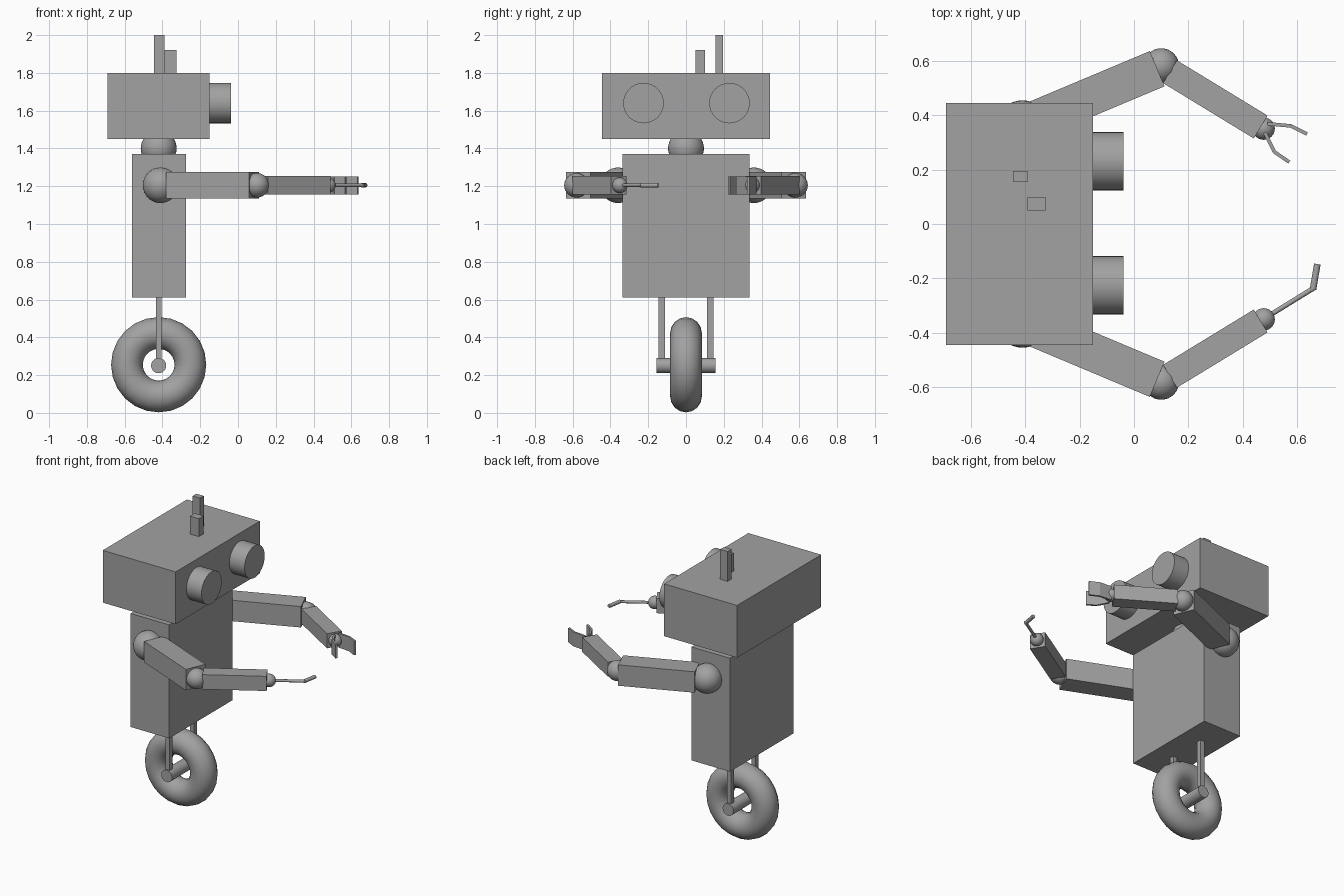
import bpy, bmesh, math
from mathutils import Matrix, Vector

if "Cube" in bpy.data.objects:
    bpy.data.objects.remove(bpy.data.objects["Cube"])

grey = bpy.data.materials.new("plain grey")
grey.diffuse_color = (0.36, 0.36, 0.36, 1)
grey.use_nodes = True
grey.node_tree.nodes["Principled BSDF"].inputs["Base Color"].default_value = grey.diffuse_color


def finish(name, bm, smooth=False):
    """Turn a bmesh into a named grey object; caps stay flat."""
    bmesh.ops.recalc_face_normals(bm, faces=bm.faces)
    for f in bm.faces:
        f.smooth = smooth and len(f.verts) <= 4
    for e in bm.edges:
        if len(e.link_faces) == 2 and e.calc_face_angle() > math.radians(40):
            e.smooth = False
    me = bpy.data.meshes.new(name)
    bm.to_mesh(me)
    bm.free()
    me.materials.append(grey)
    ob = bpy.data.objects.new(name, me)
    bpy.context.collection.objects.link(ob)
    return ob


def box(name, x, y, z):
    """Box from (min, max) ranges."""
    bm = bmesh.new()
    r = (x, y, z)
    mat = (Matrix.Translation([(a + b) / 2 for a, b in r])
           @ Matrix.Diagonal([b - a for a, b in r] + [1]))
    bmesh.ops.create_cube(bm, size=1, matrix=mat)
    return finish(name, bm)


def beam(name, a, b, z, width, height):
    """Horizontal box running between two plan points."""
    a, b = Vector(a), Vector(b)
    d, c = b - a, (a + b) / 2
    bm = bmesh.new()
    mat = (Matrix.Translation((c.x, c.y, z))
           @ Matrix.Rotation(math.atan2(d.y, d.x), 4, 'Z')
           @ Matrix.Diagonal((d.length, width, height, 1)))
    bmesh.ops.create_cube(bm, size=1, matrix=mat)
    return finish(name, bm)


def ball(name, centre, r):
    bm = bmesh.new()
    bmesh.ops.create_uvsphere(bm, u_segments=32, v_segments=16, radius=r,
                              matrix=Matrix.Translation(centre))
    return finish(name, bm, True)


def rod(name, a, b, r, sides=32):
    """Capped cylinder between two points."""
    a, b = Vector(a), Vector(b)
    d = b - a
    bm = bmesh.new()
    mat = Matrix.Translation((a + b) / 2) @ d.to_track_quat('Z', 'Y').to_matrix().to_4x4()
    bmesh.ops.create_cone(bm, cap_ends=True, segments=sides, radius1=r, radius2=r,
                          depth=d.length, matrix=mat)
    return finish(name, bm, True)


def torus(name, centre, major, minor, n=24, m=16):
    """Tyre whose axle lies along y."""
    bm = bmesh.new()
    rings = []
    for i in range(n):
        u = 2 * math.pi * i / n
        ring = []
        for j in range(m):
            v = 2 * math.pi * j / m
            r = major + minor * math.cos(v)
            ring.append(bm.verts.new((centre[0] + r * math.cos(u),
                                      centre[1] + minor * math.sin(v),
                                      centre[2] + r * math.sin(u))))
        rings.append(ring)
    for i in range(n):
        p, q = rings[i], rings[(i + 1) % n]
        for j in range(m):
            k = (j + 1) % m
            bm.faces.new((p[j], p[k], q[k], q[j]))
    return finish(name, bm, True)


# head, eyes, antennae and neck
box("head", (-0.69, -0.15), (-0.445, 0.445), (1.45, 1.80))
for side, y in (("left", 0.23), ("right", -0.225)):
    rod(side + "_eye", (-0.17, y, 1.64), (-0.038, y, 1.64), 0.107)
box("tall_antenna", (-0.445, -0.39), (0.155, 0.195), (1.79, 2.0))
box("short_antenna", (-0.39, -0.325), (0.05, 0.10), (1.79, 1.92))
ball("neck", (-0.42, 0, 1.40), 0.095)

# body, fork, axle and wheel
box("body", (-0.56, -0.275), (-0.335, 0.335), (0.61, 1.37))
torus("wheel", (-0.42, 0, 0.255), 0.168, 0.084)
rod("axle", (-0.42, -0.155, 0.25), (-0.42, 0.155, 0.25), 0.04)

# paired fork struts and arms
for side, s in (("left", 1), ("right", -1)):
    ys = sorted((s * 0.112, s * 0.145))
    box(side + "_fork_strut", (-0.435, -0.405), ys, (0.25, 0.615))
    ball(side + "_shoulder", (-0.41, s * 0.36, 1.205), 0.094)
    beam(side + "_upper_arm", (-0.353, s * 0.386), (0.085, s * 0.57), 1.205, 0.14, 0.14)
    ball(side + "_elbow", (0.10, s * 0.58, 1.205), 0.065)
    beam(side + "_forearm", (0.132, s * 0.559), (0.465, s * 0.356), 1.205, 0.098, 0.098)
    ball(side + "_wrist", (0.476, s * 0.35, 1.205), 0.041)

# left claw: two bent upright plates
prongs = {"outer": ((0.49, 0.368), (0.575, 0.36), (0.635, 0.33)),
          "inner": ((0.48, 0.335), (0.515, 0.265), (0.57, 0.227))}
for name, (a, b, c) in prongs.items():
    beam(name + "_claw_base", a, b, 1.205, 0.013, 0.095)
    beam(name + "_claw_tip", b, c, 1.205, 0.013, 0.095)

# right hook: thin rod with a bent tip
rod("hook_shaft", (0.48, -0.346, 1.205), (0.66, -0.235, 1.205), 0.009, 16)
rod("hook_tip", (0.657, -0.24, 1.205), (0.673, -0.147, 1.205), 0.012, 16)
